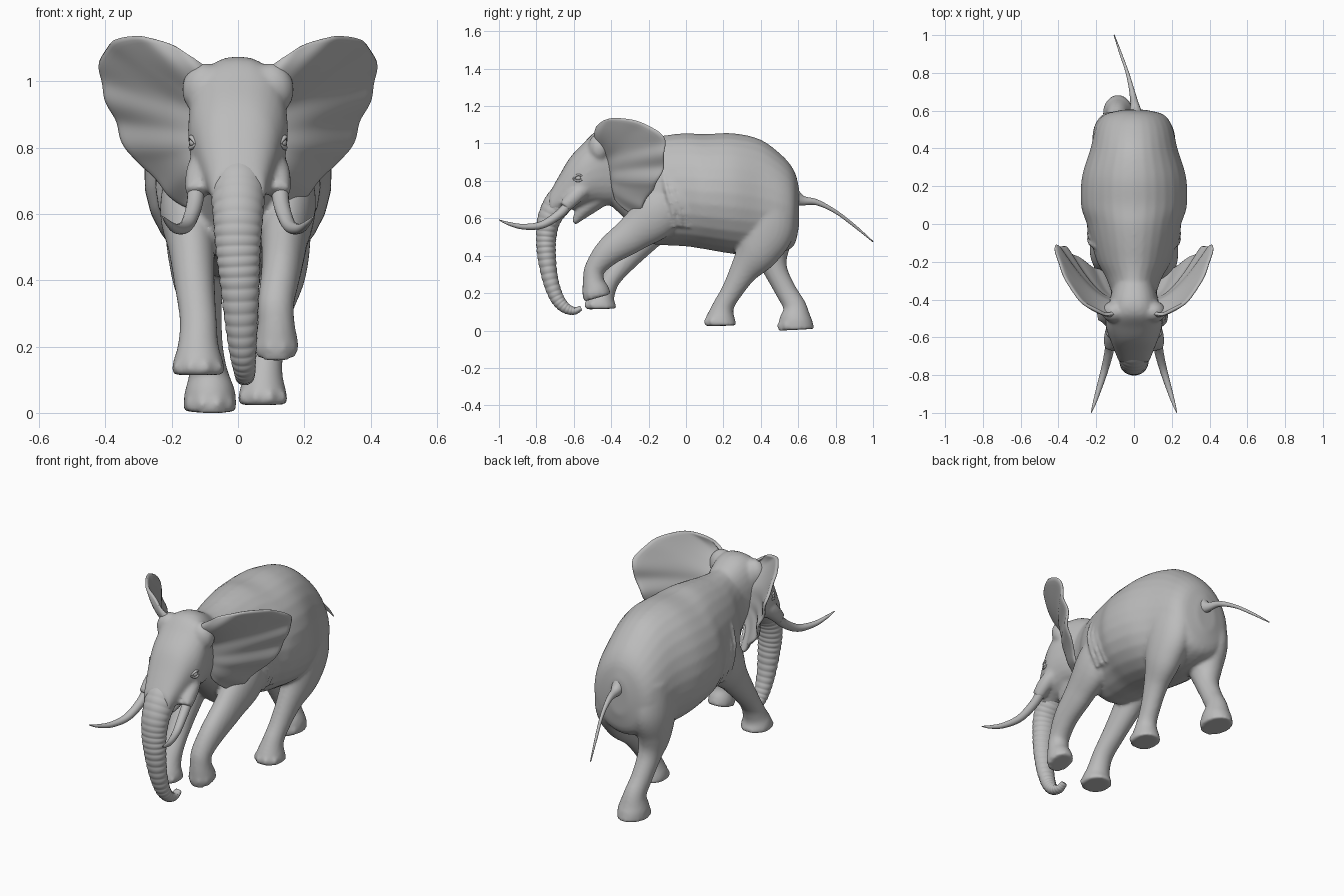
import bpy, bmesh
from math import sin, cos, pi, copysign
from mathutils import Vector, Matrix

default_cube = bpy.data.objects.get("Cube")
if default_cube:
    bpy.data.objects.remove(default_cube, do_unlink=True)

# One plain colour for the whole sculpture
grey = bpy.data.materials.new("clay_grey")
grey.use_nodes = True
tone = (0.5, 0.5, 0.5, 1)
grey.diffuse_color = tone
grey.node_tree.nodes["Principled BSDF"].inputs["Base Color"].default_value = tone


def spline(points, steps):
    """Catmull-Rom samples through points of any dimension."""
    pts = [Vector(p) for p in points]
    pts = [pts[0] * 2 - pts[1]] + pts + [pts[-1] * 2 - pts[-2]]
    out = []
    for a, b, c, d in zip(pts, pts[1:], pts[2:], pts[3:]):
        for s in range(steps):
            t = s / steps
            out.append(0.5 * (2 * b + (c - a) * t + (2 * a - 5 * b + 4 * c - d) * t ** 2
                              + (3 * b - a - 3 * c + d) * t ** 3))
    return out + [pts[-2]]


def tube(bm, points, steps=6, sides=28, axis=None, rings=0, pear=0, power=1):
    """Loft ellipses (x, y, z, half width, half depth) along a smooth path."""
    path = spline(points, steps)
    centres = [Vector(p[:3]) for p in path]
    last = len(path) - 1
    loops = []
    for i, p in enumerate(path):
        along = axis or (centres[min(i + 1, last)] - centres[max(i - 1, 0)]).normalized()
        wide = Vector((1, 0, 0))
        wide = (wide - along * wide.dot(along)).normalized()
        deep = along.cross(wide)
        # Ring creases fade in along the length
        f = i / last
        swell = 1 + min(1, f * 2.5) * .06 * (abs(sin(pi * rings * f)) - .6) if rings else 1
        loop = []
        for k in range(sides):
            c, s = cos(2 * pi * k / sides), sin(2 * pi * k / sides)
            u = copysign(abs(c) ** power, c) * p[3] * swell
            v = copysign(abs(s) ** power, s) * p[4] * swell
            up = copysign(s, deep.z * s)
            loop.append(bm.verts.new(centres[i] + wide * u * (1 - pear * up) + deep * v))
        loops.append(loop)
    for a, b in zip(loops, loops[1:]):
        for k in range(sides):
            n = (k + 1) % sides
            bm.faces.new((a[k], a[n], b[n], b[k]))
    bm.faces.new(loops[0])
    bm.faces.new(loops[-1])


def sections(bm, rows, **options):
    """Loft upright sections given as (y, top, bottom, half width)."""
    tube(bm, [(0, y, (t + b) / 2, w, (t - b) / 2) for y, t, b, w in rows],
         axis=Vector((0, 1, 0)), **options)


def ball(bm, centre, size):
    place = Matrix.Translation(centre) @ Matrix.Diagonal((*size, 1))
    bmesh.ops.create_uvsphere(bm, u_segments=16, v_segments=10, radius=1, matrix=place)


def finish(name, bm, mirror=False):
    bmesh.ops.recalc_face_normals(bm, faces=bm.faces)
    mesh = bpy.data.meshes.new(name)
    bm.to_mesh(mesh)
    bm.free()
    for face in mesh.polygons:
        face.use_smooth = True
    mesh.materials.append(grey)
    obj = bpy.data.objects.new(name, mesh)
    bpy.context.collection.objects.link(obj)
    if mirror:
        obj.modifiers.new("mirror", 'MIRROR')
    return obj


# Barrel, neck and head, fused with the legs into one skin
body = bmesh.new()
sections(body, [(.605, .76, .56, .06), (.58, .85, .46, .155), (.52, .93, .42, .2),
                (.4, 1.02, .4, .23), (.25, 1.055, .41, .275), (.1, 1.05, .435, .28),
                (0, 1.055, .45, .25), (-.1, 1.045, .455, .225), (-.2, 1.03, .47, .195),
                (-.28, 1.025, .55, .15), (-.36, 1.03, .63, .12), (-.44, 1.02, .7, .1)], pear=.08)
sections(body, [(-.3, 1.02, .7, .1), (-.4, 1.07, .67, .13), (-.48, 1.065, .67, .148),
                (-.55, 1.0, .66, .148), (-.62, .925, .645, .124), (-.68, .825, .62, .1),
                (-.73, .735, .61, .08)], power=.85)

# Lower lip
tube(body, [(0, -.46, .72, .09, .06), (0, -.54, .65, .065, .045), (0, -.6, .575, .02, .015)])
for side in (1, -1):
    # Cheek sheath around the tusk, and the temple swelling toward the ear
    tube(body, [(side * .1, -.52, .78, .035, .04), (side * .118, -.59, .72, .04, .042),
                (side * .128, -.65, .66, .032, .034)])
    ball(body, (side * .1, -.465, .975), (.07, .06, .08))
    # Loose skin folds behind the shoulder
    for fold in range(3):
        y = -.1 + fold * .035
        tube(body, [(side * .2, y - .02, .84, .01, .01), (side * .232, y, .74, .014, .012),
                    (side * .232, y + .03, .64, .014, .012), (side * .2, y + .04, .55, .01, .01)])

# Four walking legs, hip or shoulder down to the sole
front_left = [(.14, -.06, .8, .06, .09), (.15, -.14, .64, .085, .13), (.14, -.28, .52, .07, .1),
              (.13, -.41, .425, .06, .076), (.115, -.485, .335, .055, .056),
              (.115, -.495, .27, .056, .057), (.115, -.484, .215, .066, .072),
              (.115, -.473, .175, .064, .075)]
front_right = [(-.14, -.06, .8, .06, .09), (-.15, -.13, .62, .085, .12),
               (-.14, -.22, .5, .07, .087), (-.13, -.32, .38, .06, .064),
               (-.12, -.4, .28, .056, .053), (-.12, -.44, .2, .062, .061),
               (-.12, -.455, .15, .077, .08), (-.12, -.455, .115, .079, .084)]
hind_left = [(.12, .43, .74, .09, .13), (.12, .43, .56, .1, .155), (.12, .385, .43, .087, .12),
             (.105, .31, .32, .062, .077), (.09, .245, .21, .052, .057),
             (.08, .2, .13, .054, .057), (.075, .185, .06, .072, .08),
             (.075, .185, .025, .075, .085)]
hind_right = [(-.12, .45, .74, .09, .12), (-.12, .455, .56, .1, .14), (-.12, .455, .42, .082, .097),
              (-.11, .48, .32, .062, .064), (-.1, .535, .21, .054, .057),
              (-.09, .58, .13, .057, .062), (-.085, .585, .06, .077, .087),
              (-.085, .588, .004, .079, .098)]
for leg in (front_left, front_right, hind_left, hind_right):
    tube(body, leg)
    # Rounded toes swelling from the front of the foot
    x, y, z, wide, deep = leg[-1]
    for turn in (-.95, -.32, .32, .95):
        spot = (x + wide * .86 * sin(turn), y - deep * .88 * cos(turn), z + .022)
        ball(body, spot, (.02, .019, .022))
skin = finish("body", body)
remesh = skin.modifiers.new("fuse", 'REMESH')
remesh.mode = 'VOXEL'
remesh.voxel_size = 0.01
remesh.use_smooth_shade = True
relax = skin.modifiers.new("relax", 'SMOOTH')
relax.factor = 0.5
relax.iterations = 6

# Ringed trunk curling back at the tip
trunk = bmesh.new()
tube(trunk, [(0, -.58, .79, .075, .06), (0, -.672, .695, .084, .075), (0, -.73, .6, .076, .063),
             (0, -.747, .5, .068, .054), (.005, -.745, .4, .06, .049),
             (.01, -.727, .28, .05, .042), (.015, -.693, .18, .04, .037),
             (.02, -.65, .125, .032, .03), (.02, -.6, .105, .026, .021),
             (.02, -.56, .12, .02, .013)], steps=24, rings=30)
finish("trunk", trunk)

# Tusks sweeping forward and out
tusks = bmesh.new()
tube(tusks, [(.125, -.62, .68, .026, .026), (.133, -.68, .62, .024, .024),
             (.155, -.77, .565, .02, .02), (.185, -.87, .555, .015, .015),
             (.21, -.95, .572, .009, .009), (.227, -1, .592, .002, .002)], sides=16)
finish("tusks", tusks, mirror=True)

# Tail flicked out behind
tail = bmesh.new()
tube(tail, [(.01, .56, .72, .05, .06), (.005, .62, .695, .026, .028), (-.01, .7, .685, .015, .016),
            (-.035, .8, .635, .009, .01), (-.07, .9, .56, .007, .008),
            (-.105, 1, .475, .003, .003)], sides=14)
finish("tail", tail)

# Broad ears: a forward-bulging sheet between the root line and the scalloped rim
rim = spline([(.1, -.47, 1.045), (.2, -.46, 1.11), (.3, -.385, 1.137), (.38, -.26, 1.12),
              (.417, -.135, 1.06), (.408, -.11, .97), (.37, -.12, .88), (.335, -.15, .79),
              (.275, -.19, .735), (.21, -.23, .66), (.15, -.27, .62), (.12, -.34, .68)], 5)
root_top, root_bottom = Vector((.08, -.45, 1.0)), Vector((.1, -.37, .72))
rows = 10
ears = bmesh.new()
grid = []
for i, edge in enumerate(rim):
    f = i / (len(rim) - 1)
    start = root_top.lerp(root_bottom, f)
    strip = []
    for j in range(rows + 1):
        t = j / rows
        point = start.lerp(edge, t)
        point.y -= .06 * sin(pi * t ** .85) * sin(pi * f) ** .5 + .007 * t * t * sin(f * 42)
        point.x += .004 * t ** 3 * sin(f * 55)
        strip.append(ears.verts.new(point))
    grid.append(strip)
for a, b in zip(grid, grid[1:]):
    for j in range(rows):
        ears.faces.new((a[j], a[j + 1], b[j + 1], b[j]))
ear_pair = finish("ears", ears)
thick = ear_pair.modifiers.new("thickness", 'SOLIDIFY')
thick.thickness = 0.018
thick.offset = 0
ear_pair.modifiers.new("smooth", 'SUBSURF').levels = 1
ear_pair.modifiers.new("mirror", 'MIRROR')

# Eyes with upper and lower lids
eyes = bmesh.new()
ball(eyes, (.132, -.575, .815), (.016, .017, .014))
for lift, drop in ((.017, .012), (-.016, -.006)):
    tube(eyes, [(.124, -.605, .81, .004, .004), (.141, -.577, .815 + lift, .008, .006),
                (.139, -.54, .815 + drop * .3, .004, .004)], sides=12)
finish("eyes", eyes, mirror=True)
